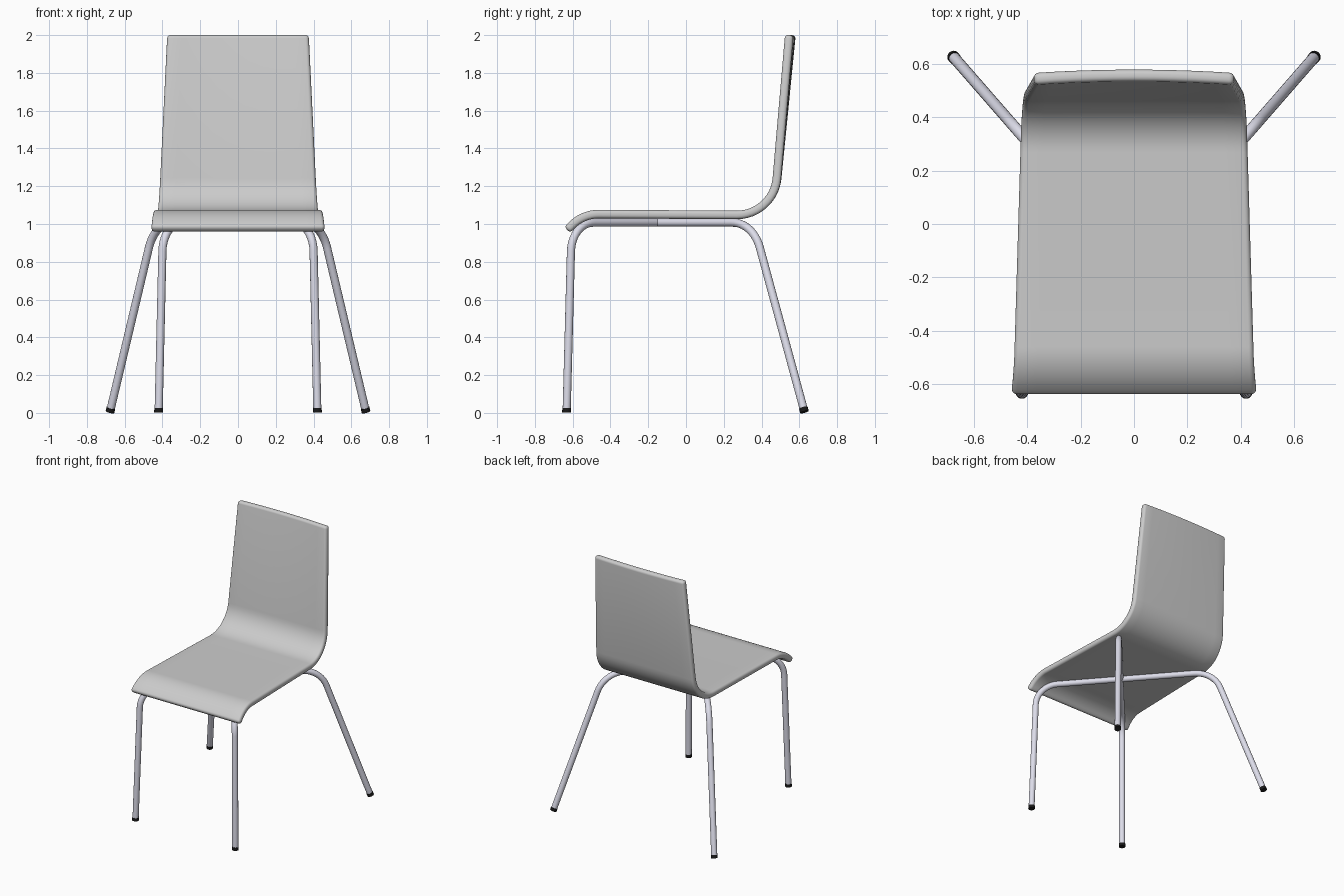
import bpy, bmesh, math
from mathutils import Vector

if "Cube" in bpy.data.objects:
    bpy.data.objects.remove(bpy.data.objects["Cube"])


def material(name, color):
    m = bpy.data.materials.new(name)
    m.diffuse_color = color
    m.use_nodes = True
    m.node_tree.nodes["Principled BSDF"].inputs["Base Color"].default_value = m.diffuse_color
    return m


def fillet_path(points, cuts, steps=10):
    """Polyline of 2D points whose inner corners are rounded to circular arcs."""
    pts = [Vector(p) for p in points]
    out = [pts[0]]
    for i, cut in enumerate(cuts, 1):
        c = pts[i]
        a = (pts[i - 1] - c).normalized()
        b = (pts[i + 1] - c).normalized()
        half = a.angle(b) / 2
        radius = cut * math.tan(half)
        center = c + (a + b).normalized() * (cut / math.cos(half))
        va, vb = c + a * cut - center, c + b * cut - center
        total = va.angle(vb)
        for k in range(steps + 1):
            t = k / steps
            v = (va * math.sin((1 - t) * total) + vb * math.sin(t * total)) / math.sin(total)
            out.append(center + v.normalized() * radius)
    out.append(pts[-1])
    return out


def finish(obj, angle=40):
    bpy.ops.object.select_all(action='DESELECT')
    obj.select_set(True)
    bpy.context.view_layer.objects.active = obj
    bpy.ops.object.convert(target='MESH')
    bpy.ops.object.shade_smooth_by_angle(angle=math.radians(angle))


def tube(name, points, radius, mat):
    cu = bpy.data.curves.new(name, 'CURVE')
    cu.dimensions = '3D'
    cu.bevel_depth = radius
    cu.bevel_resolution = 6
    cu.use_fill_caps = True
    sp = cu.splines.new('POLY')
    sp.points.add(len(points) - 1)
    for p, co in zip(sp.points, points):
        p.co = (*co, 1)
    obj = bpy.data.objects.new(name, cu)
    bpy.context.collection.objects.link(obj)
    cu.materials.append(mat)
    finish(obj)


# Bent seat and backrest: one tapered sheet, thickened with rounded edges
profile = fillet_path([(-0.629, 0.969), (-0.545, 1.053), (0.464, 1.047), (0.548, 2.0)],
                      [0.085, 0.195], 12)
COLS = 10
bm = bmesh.new()
rows = []
for y, z in profile:
    half = 0.434 - 0.03 * y
    half -= 0.043 * max(0, z - 1.07) / 0.93
    half += 0.08 * max(0, 1.05 - z)
    bow = 0.013 * max(0, z - 1.1) / 0.9
    row = []
    for i in range(COLS + 1):
        u = 2 * i / COLS - 1
        row.append(bm.verts.new((u * half, y + bow * (0.8 - u * u), z)))
    rows.append(row)
for r0, r1 in zip(rows, rows[1:]):
    for i in range(COLS):
        bm.faces.new((r0[i], r0[i + 1], r1[i + 1], r1[i]))
me = bpy.data.meshes.new("seat_shell")
bm.to_mesh(me)
bm.free()
seat = bpy.data.objects.new("seat_shell", me)
bpy.context.collection.objects.link(seat)
sol = seat.modifiers.new("thickness", 'SOLIDIFY')
sol.thickness = 0.045
sol.offset = 0
bev = seat.modifiers.new("round_edges", 'BEVEL')
bev.width = 0.018
bev.segments = 4
bev.limit_method = 'ANGLE'
bev.angle_limit = math.radians(60)
finish(seat)

# Two crossing leg tubes, each bent in one vertical plane, with black feet
steel = material("steel", (0.72, 0.72, 0.82, 1))
black = material("black", (0.01, 0.01, 0.01, 1))
CROSS_Y = -0.15
K = 1.147                      # dy/dx of the diagonal
L = math.hypot(1, K) / K       # in-plane length per unit y
plane = fillet_path([((-0.632 - CROSS_Y) * L, 0.003), ((-0.605 - CROSS_Y) * L, 1.007),
                     ((0.355 - CROSS_Y) * L, 1.007), ((0.627 - CROSS_Y) * L, 0.006)],
                    [0.15, 0.14])


def to_world(p, side):
    dy = p.x / L
    return (side * dy / K, CROSS_Y + dy, p.y)


for side, tag in ((1, "a"), (-1, "b")):
    tube("leg_tube_" + tag, [to_world(p, side) for p in plane], 0.0215, steel)
    for name, end, nxt in (("front_foot_", plane[0], plane[1]), ("back_foot_", plane[-1], plane[-2])):
        d = (nxt - end).normalized()
        tube(name + tag, [to_world(end - d * 0.001, side), to_world(end + d * 0.022, side)], 0.0235, black)
